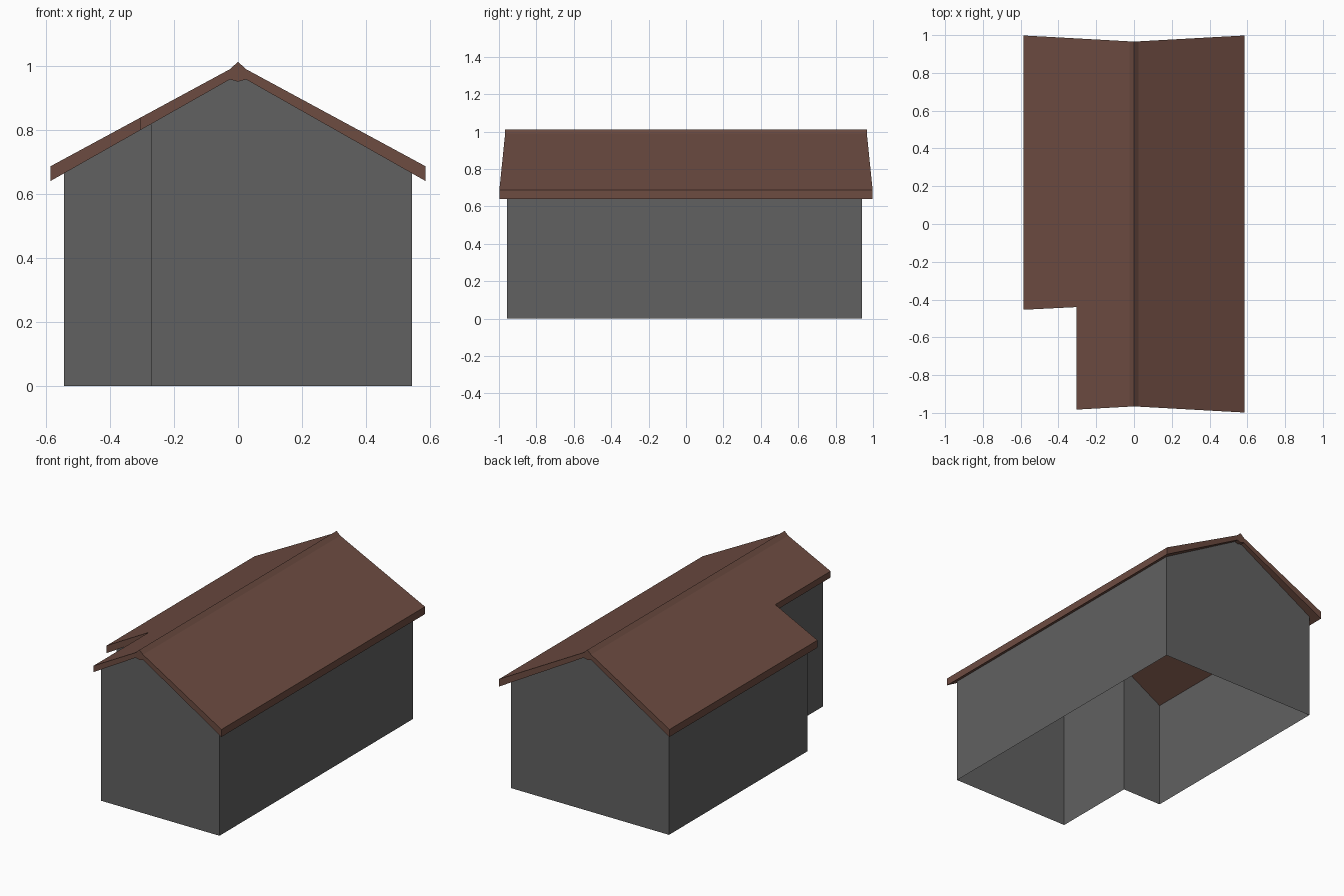
import bpy
import bmesh

cube = bpy.data.objects.get("Cube")
if cube:
    bpy.data.objects.remove(cube, do_unlink=True)


def make_material(name, colour):
    mat = bpy.data.materials.new(name)
    mat.use_nodes = True
    mat.diffuse_color = colour
    mat.node_tree.nodes["Principled BSDF"].inputs["Base Color"].default_value = colour
    return mat


def make_object(name, faces, mat):
    """Build a flat-shaded mesh from corner loops, welding shared corners."""
    bm = bmesh.new()
    for corners in faces:
        bm.faces.new([bm.verts.new(c) for c in corners])
    bmesh.ops.remove_doubles(bm, verts=bm.verts, dist=0.0001)
    mesh = bpy.data.meshes.new(name)
    bm.to_mesh(mesh)
    bm.free()
    mesh.materials.append(mat)
    obj = bpy.data.objects.new(name, mesh)
    bpy.context.collection.objects.link(obj)
    return obj


grey = make_material("wall grey", (0.12, 0.12, 0.12, 1))
brown = make_material("roof brown", (0.153, 0.072, 0.053, 1))

EAVE, CAP = 0.585, 0.025          # half widths of roof and ridge cap
STEP_X = -0.305                   # inner edge of the roof's corner notch


def slope(x, eave_z, cap_z, ridge_z):
    """Roof height at x: long pitch, then the small ridge cap."""
    x = abs(x)
    if x < CAP:
        return ridge_z + (cap_z - ridge_z) * x / CAP
    return cap_z + (eave_z - cap_z) * (x - CAP) / (EAVE - CAP)


def top(x):
    return slope(x, 0.686, 0.989, 1.012)


def under(x):
    return slope(x, 0.64, 0.957, 0.95)


def back_y(x):
    # gable ends rake outwards towards the eaves
    return 0.967 + 0.031 * max(0, abs(x) - CAP) / (EAVE - CAP)


def notch_y(x):
    return -0.44 + 0.014 * (x - STEP_X) / (EAVE + STEP_X)


# Roof: one slab, built in strips from eave to eave
stations = [-EAVE, STEP_X, -CAP, 0, CAP, EAVE]
roof = []
for a, b in zip(stations, stations[1:]):
    front = notch_y if b <= STEP_X else lambda x: -back_y(x)
    fa, fb, ba, bb = front(a), front(b), back_y(a), back_y(b)
    roof += [
        [(a, fa, top(a)), (b, fb, top(b)), (b, bb, top(b)), (a, ba, top(a))],
        [(a, ba, under(a)), (b, bb, under(b)), (b, fb, under(b)), (a, fa, under(a))],
        [(a, fa, under(a)), (b, fb, under(b)), (b, fb, top(b)), (a, fa, top(a))],
        [(b, bb, under(b)), (a, ba, under(a)), (a, ba, top(a)), (b, bb, top(b))],
    ]

# Fascia boards on both eaves and along the notch
for x, y0, y1 in [(EAVE, -back_y(EAVE), back_y(EAVE)),
                  (-EAVE, back_y(EAVE), notch_y(-EAVE)),
                  (STEP_X, notch_y(STEP_X), -back_y(STEP_X))]:
    roof.append([(x, y0, under(x)), (x, y1, under(x)), (x, y1, top(x)), (x, y0, top(x))])
make_object("roof", roof, brown)

# Walls: thin open-bottomed shell on an L-shaped footprint, up to the roof
W, FRONT, BACK = 0.543, -0.957, 0.942
IN_X, IN_Y = -0.272, -0.415
footprint = [(IN_X, FRONT), (-CAP, FRONT), (0, FRONT), (CAP, FRONT), (W, FRONT),
             (W, BACK), (CAP, BACK), (0, BACK), (-CAP, BACK), (-W, BACK),
             (-W, IN_Y), (IN_X, IN_Y)]
walls = []
for (ax, ay), (bx, by) in zip(footprint, footprint[1:] + footprint[:1]):
    walls.append([(ax, ay, 0), (bx, by, 0), (bx, by, under(bx)), (ax, ay, under(ax))])
make_object("walls", walls, grey)
